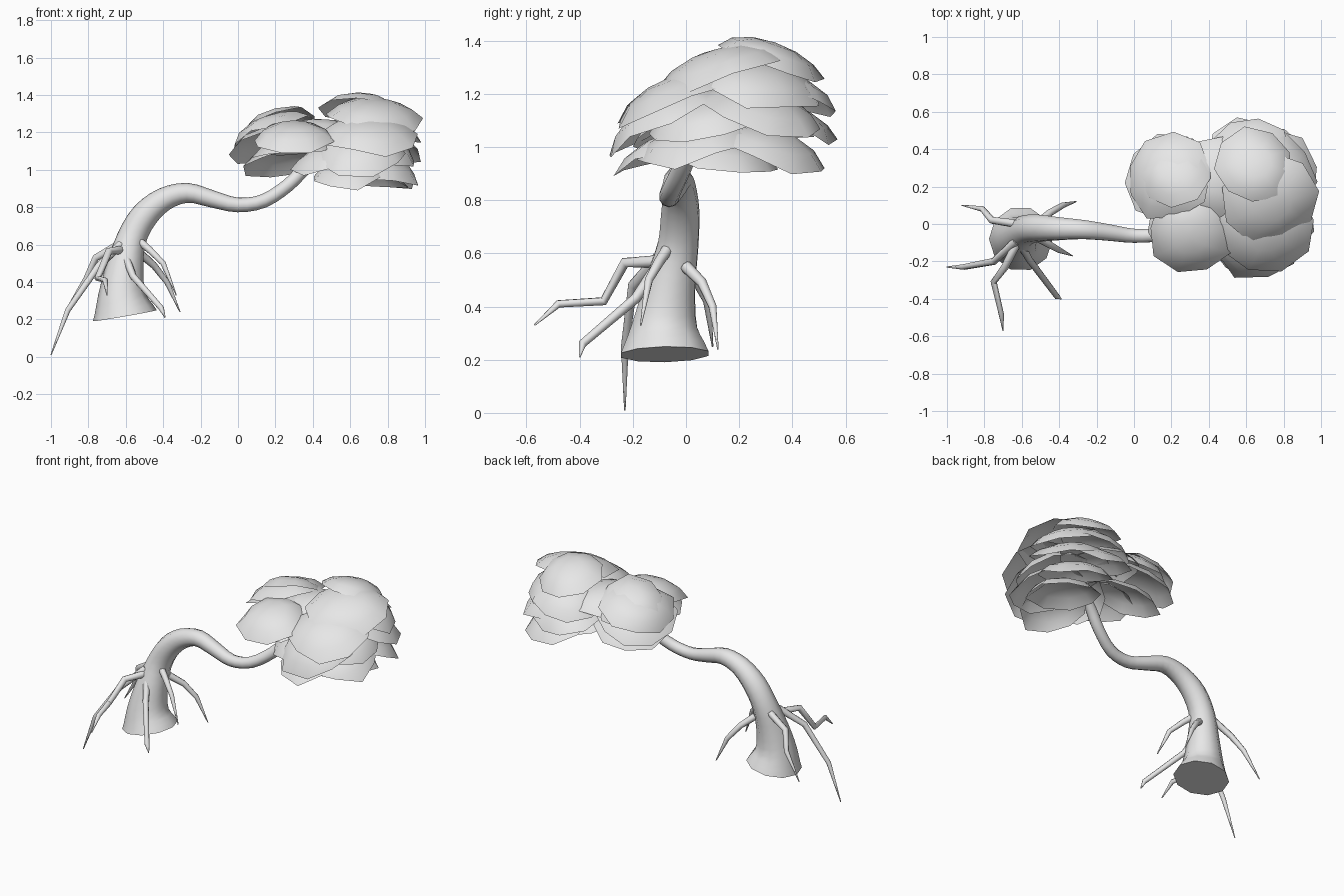
import bpy
import bmesh
import math
import random
from mathutils import Vector

random.seed(4)

default_cube = bpy.data.objects.get("Cube")
if default_cube:
    bpy.data.objects.remove(default_cube, do_unlink=True)

# One plain grey for the whole tree
grey = bpy.data.materials.new("light grey")
grey.use_nodes = True
grey.diffuse_color = (0.8, 0.8, 0.8, 1)
grey.node_tree.nodes["Principled BSDF"].inputs["Base Color"].default_value = (0.8, 0.8, 0.8, 1)


def finish(bm, name, angle):
    """Turn a bmesh into a named object, smooth below the given edge angle."""
    mesh = bpy.data.meshes.new(name)
    bm.to_mesh(mesh)
    bm.free()
    mesh.materials.append(grey)
    obj = bpy.data.objects.new(name, mesh)
    bpy.context.collection.objects.link(obj)
    bpy.ops.object.select_all(action="DESELECT")
    obj.select_set(True)
    bpy.context.view_layer.objects.active = obj
    bpy.ops.object.shade_smooth_by_angle(angle=math.radians(angle))


def bridge(bm, lower, upper):
    count = len(lower)
    for i in range(count):
        j = (i + 1) % count
        bm.faces.new((lower[i], lower[j], upper[j], upper[i]))


def tube(name, points, radii, sides, angle):
    """Sweep a tapering ring along a path, keeping the ring from twisting."""
    bm = bmesh.new()
    rings = []
    side = Vector((1, 0, 0))
    last = len(points) - 1
    for i, (point, radius) in enumerate(zip(points, radii)):
        along = (points[min(i + 1, last)] - points[max(i - 1, 0)]).normalized()
        side = (side - along * side.dot(along)).normalized()
        across = along.cross(side)
        ring = []
        for k in range(sides):
            turn = math.tau * k / sides
            ring.append(bm.verts.new(point + radius * (side * math.cos(turn) + across * math.sin(turn))))
        rings.append(ring)
    for lower, upper in zip(rings, rings[1:]):
        bridge(bm, lower, upper)
    bm.faces.new(list(reversed(rings[0])))
    bm.faces.new(rings[-1])
    finish(bm, name, angle)


def smooth_path(keys, steps):
    """Interpolate position and radius keys with a Catmull-Rom curve."""
    keys = [Vector(key) for key in keys]
    padded = [2 * keys[0] - keys[1]] + keys + [2 * keys[-1] - keys[-2]]
    result = []
    for a, b, c, d in zip(padded, padded[1:], padded[2:], padded[3:]):
        for s in range(steps):
            t = s / steps
            result.append(0.5 * (2 * b + (c - a) * t + (2 * a - 5 * b + 4 * c - d) * t ** 2
                                 + (3 * b - a - 3 * c + d) * t ** 3))
    result.append(keys[-1])
    return result


# Leaning trunk that flares at the foot: x, y, z, radius
trunk_keys = [
    (-0.605, -0.08, 0.22, 0.173), (-0.62, -0.08, 0.33, 0.128),
    (-0.605, -0.06, 0.48, 0.1), (-0.57, -0.03, 0.63, 0.08),
    (-0.5, -0.022, 0.755, 0.074), (-0.395, -0.025, 0.843, 0.063),
    (-0.27, -0.03, 0.877, 0.053), (-0.14, -0.045, 0.845, 0.046),
    (0, -0.063, 0.812, 0.039), (0.14, -0.055, 0.835, 0.037),
    (0.27, -0.015, 0.92, 0.036), (0.36, 0.02, 1.01, 0.035), (0.48, 0.08, 1.1, 0.02),
]
path = smooth_path(trunk_keys, 3)
tube("trunk", [p.to_3d() for p in path], [p.w for p in path], 10, 50)

# Bent aerial roots running from the trunk to pointed tips
roots = {
    "left_rear_root": [(-0.52, 0, 0.55), (-0.45, 0.06, 0.49), (-0.38, 0.1, 0.4), (-0.31, 0.12, 0.24)],
    "left_front_root": [(-0.54, -0.06, 0.63), (-0.47, -0.1, 0.57), (-0.4, -0.14, 0.5), (-0.33, -0.17, 0.33)],
    "front_root": [(-0.6, -0.12, 0.53), (-0.56, -0.19, 0.43), (-0.41, -0.39, 0.26), (-0.39, -0.4, 0.21)],
    "long_front_root": [(-0.63, -0.11, 0.57), (-0.69, -0.23, 0.565), (-0.75, -0.31, 0.42),
                        (-0.71, -0.48, 0.41), (-0.7, -0.57, 0.33)],
    "right_front_root": [(-0.63, -0.09, 0.6), (-0.75, -0.2, 0.48), (-0.91, -0.23, 0.25), (-1, -0.23, 0.01)],
    "right_rear_root": [(-0.62, 0, 0.61), (-0.76, 0.02, 0.53), (-0.81, 0.08, 0.42), (-0.92, 0.1, 0.25)],
}
for name, points in roots.items():
    count = len(points)
    radii = [0.023 - 0.011 * i / (count - 1) for i in range(count)]
    radii[-1] = 0.003
    tube(name, [Vector(p) for p in points], radii, 8, 55)


def leaf_shell(name, centre, radius, lean_x, lean_y):
    """Open, ragged-edged shallow shell of leaves leaning outward from the crown."""
    sides = 9
    bm = bmesh.new()
    facing = Vector((lean_x, lean_y, 1)).to_track_quat("Z", "Y")
    start = random.uniform(0, math.tau)
    stretch = [random.uniform(0.94, 1.1) for _ in range(sides)]
    droop = [random.uniform(-0.1, 0.06) for _ in range(sides)]
    rings = []
    for reach, rise, ragged in ((1, 0, 1), (0.78, 0.2, 0.4), (0.42, 0.33, 0.1)):
        ring = []
        for k in range(sides):
            turn = start + math.tau * k / sides
            out = reach * (1 + (stretch[k] - 1) * ragged)
            local = Vector((out * math.cos(turn), out * math.sin(turn), rise + droop[k] * ragged))
            ring.append(bm.verts.new(centre + facing @ (local * radius)))
        rings.append(ring)
    for lower, upper in zip(rings, rings[1:]):
        bridge(bm, lower, upper)
    tip = bm.verts.new(centre + facing @ Vector((0, 0, 0.37 * radius)))
    for k in range(sides):
        bm.faces.new((rings[-1][k], rings[-1][(k + 1) % sides], tip))
    finish(bm, name, 60)


# Crown of overlapping shells: x, y, z, radius, lean in x, lean in y
left_crown = [
    (0.65, 0.31, 1.32, 0.21, 0, 0.35),
    (0.73, 0.14, 1.28, 0.25, 0.1, -0.3),
    (0.74, 0.26, 1.23, 0.24, 0.3, 0.15),
    (0.62, 0.36, 1.2, 0.22, -0.15, 0.3),
    (0.7, -0.02, 1.18, 0.25, 0.05, -0.4),
    (0.66, -0.08, 1.1, 0.25, 0, -0.6),
    (0.74, 0.08, 1.1, 0.23, 0.25, -0.2),
    (0.74, 0.28, 1.12, 0.24, 0.25, 0.25),
    (0.62, 0.36, 1.09, 0.22, 0, 0.35),
    (0.73, 0.04, 1, 0.24, 0.2, -0.25),
    (0.72, 0.3, 0.99, 0.23, 0.2, 0.3),
    (0.6, -0.06, 0.97, 0.21, -0.1, -0.3),
    (0.68, 0.13, 0.95, 0.23, 0.1, 0.15),
    (0.5, 0, 1.06, 0.21, -0.3, -0.3),
]
right_crown = [
    (0.18, 0.26, 1.2, 0.24, -0.35, 0.15),
    (0.19, 0.26, 1.13, 0.24, -0.3, 0.35),
    (0.22, 0.28, 1.23, 0.2, -0.15, 0.5),
    (0.26, 0.2, 1.04, 0.23, -0.1, 0.3),
    (0.3, -0.05, 1.17, 0.22, 0, -0.3),
    (0.3, 0, 1.1, 0.22, -0.1, 0),
    (0.44, 0.25, 1.19, 0.22, 0, 0.1),
]
for group, shells in (("left_leaves", left_crown), ("right_leaves", right_crown)):
    for i, (x, y, z, radius, lean_x, lean_y) in enumerate(shells):
        leaf_shell(f"{group}_{i + 1}", Vector((x, y, z)), radius, lean_x, lean_y)
